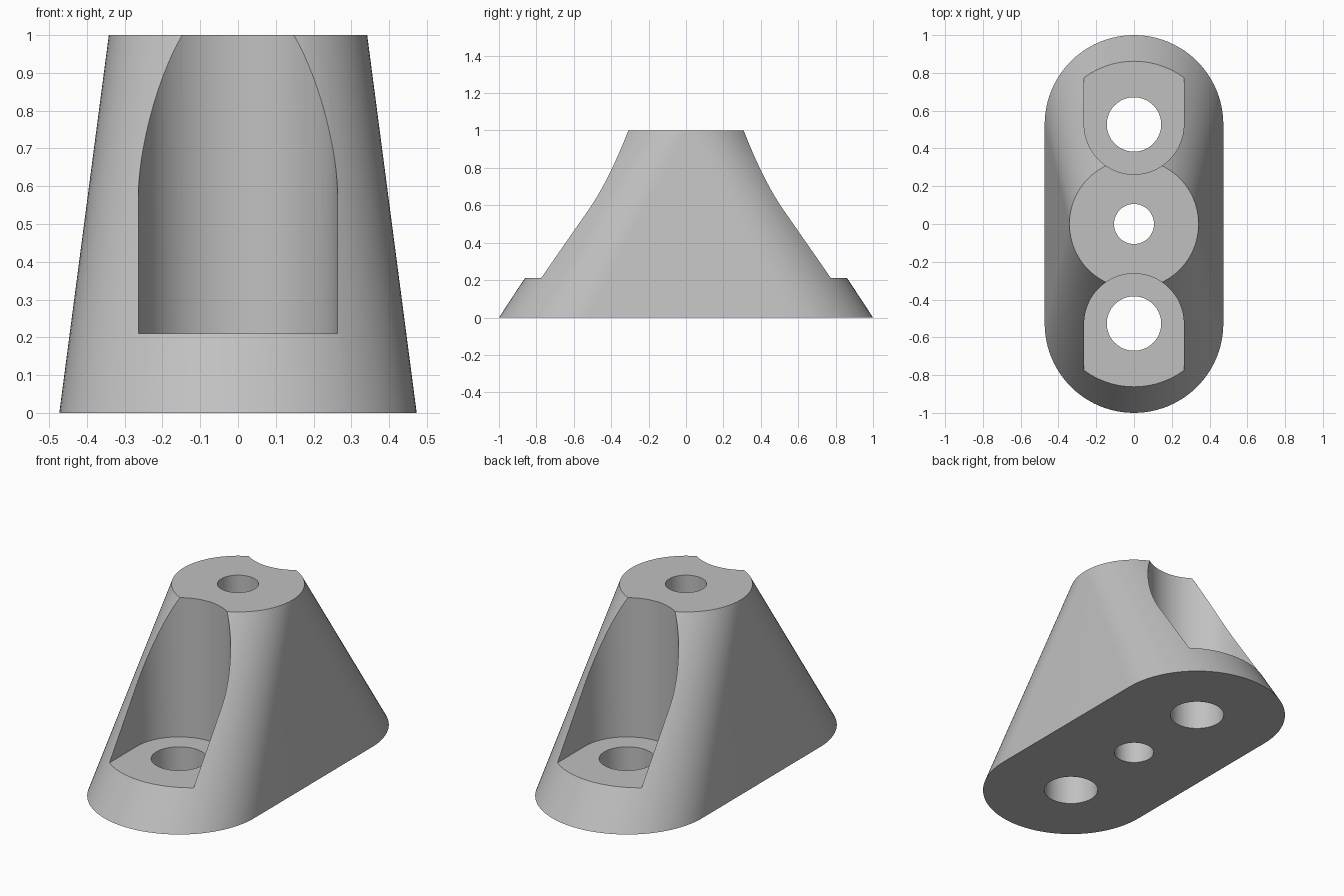
import bpy, bmesh
from math import sin, cos, pi

if "Cube" in bpy.data.objects:
    bpy.data.objects.remove(bpy.data.objects["Cube"])

N = 48                # segments per half circle
OFFSET = 0.527        # centre of each end round
BASE_R, TOP_R = 0.473, 0.342
SLOT_R, LEDGE_Z = 0.264, 0.21
BOLT_R, CENTRE_R = 0.144, 0.106

grey = bpy.data.materials.new("light grey")
grey.use_nodes = True
grey.diffuse_color = (0.53, 0.53, 0.53, 1)
grey.node_tree.nodes["Principled BSDF"].inputs["Base Color"].default_value = grey.diffuse_color


def make_object(name, bm):
    bmesh.ops.recalc_face_normals(bm, faces=bm.faces[:])
    mesh = bpy.data.meshes.new(name)
    bm.to_mesh(mesh)
    bm.free()
    mesh.materials.append(grey)
    obj = bpy.data.objects.new(name, mesh)
    bpy.context.collection.objects.link(obj)
    return obj


def prism(name, outline, z0, z1):
    bm = bmesh.new()
    face = bm.faces.new([bm.verts.new((x, y, z0)) for x, y in outline])
    geom = bmesh.ops.extrude_face_region(bm, geom=[face])["geom"]
    bmesh.ops.translate(bm, vec=(0, 0, z1 - z0),
                        verts=[g for g in geom if isinstance(g, bmesh.types.BMVert)])
    return make_object(name, bm)


def arc(radius, cy, start, end, steps):
    return [(radius * cos(start + (end - start) * i / steps),
             cy + radius * sin(start + (end - start) * i / steps)) for i in range(steps + 1)]


# Body: long rounded base tapering to a round top
bm = bmesh.new()
top = [bm.verts.new((x, y, 1)) for x, y in arc(TOP_R, 0, 0, 2 * pi, 2 * N)[:-1]]
base = []
for side in (0, 1):
    outline = arc(BASE_R, OFFSET * (1 - 2 * side), side * pi, (side + 1) * pi, N)
    base += [bm.verts.new((x, y, 0)) for x, y in outline]
for side in (0, 1):
    first = side * (N + 1)
    for i in range(N):
        t = side * N + i
        bm.faces.new((base[first + i], base[first + i + 1], top[(t + 1) % (2 * N)], top[t]))
    # flat triangular flank between the two end rounds
    bm.faces.new((base[first + N], base[(first + N + 1) % len(base)], top[(side + 1) * N % (2 * N)]))
bm.faces.new(top)
bm.faces.new(base)
body = make_object("mounting_foot", bm)

# Cutters: centre bore, then a slot and a bolt hole at each end
cutters = [prism("centre_bore_cutter", arc(CENTRE_R, 0, 0, 2 * pi, 64)[:-1], -0.2, 1.2)]
for sign, end in ((1, "back"), (-1, "front")):
    slot = arc(SLOT_R, sign * OFFSET, 0, -sign * pi, N)
    slot += [(-SLOT_R, sign * 1.2), (SLOT_R, sign * 1.2)]
    cutters.append(prism(end + "_slot_cutter", slot, LEDGE_Z, 1.2))
    hole = arc(BOLT_R, sign * OFFSET, 0, 2 * pi, 64)[:-1]
    cutters.append(prism(end + "_bolt_hole_cutter", hole, -0.2, 0.6))

bpy.context.view_layer.objects.active = body
for cutter in cutters:
    mod = body.modifiers.new(cutter.name, "BOOLEAN")
    mod.operation = "DIFFERENCE"
    mod.solver = "EXACT"
    mod.object = cutter
    bpy.ops.object.modifier_apply(modifier=mod.name)
    bpy.data.objects.remove(cutter)

# Smooth the curved walls and keep the cut edges crisp
bpy.ops.object.select_all(action="DESELECT")
body.select_set(True)
bpy.ops.object.shade_smooth_by_angle(angle=0.5)
